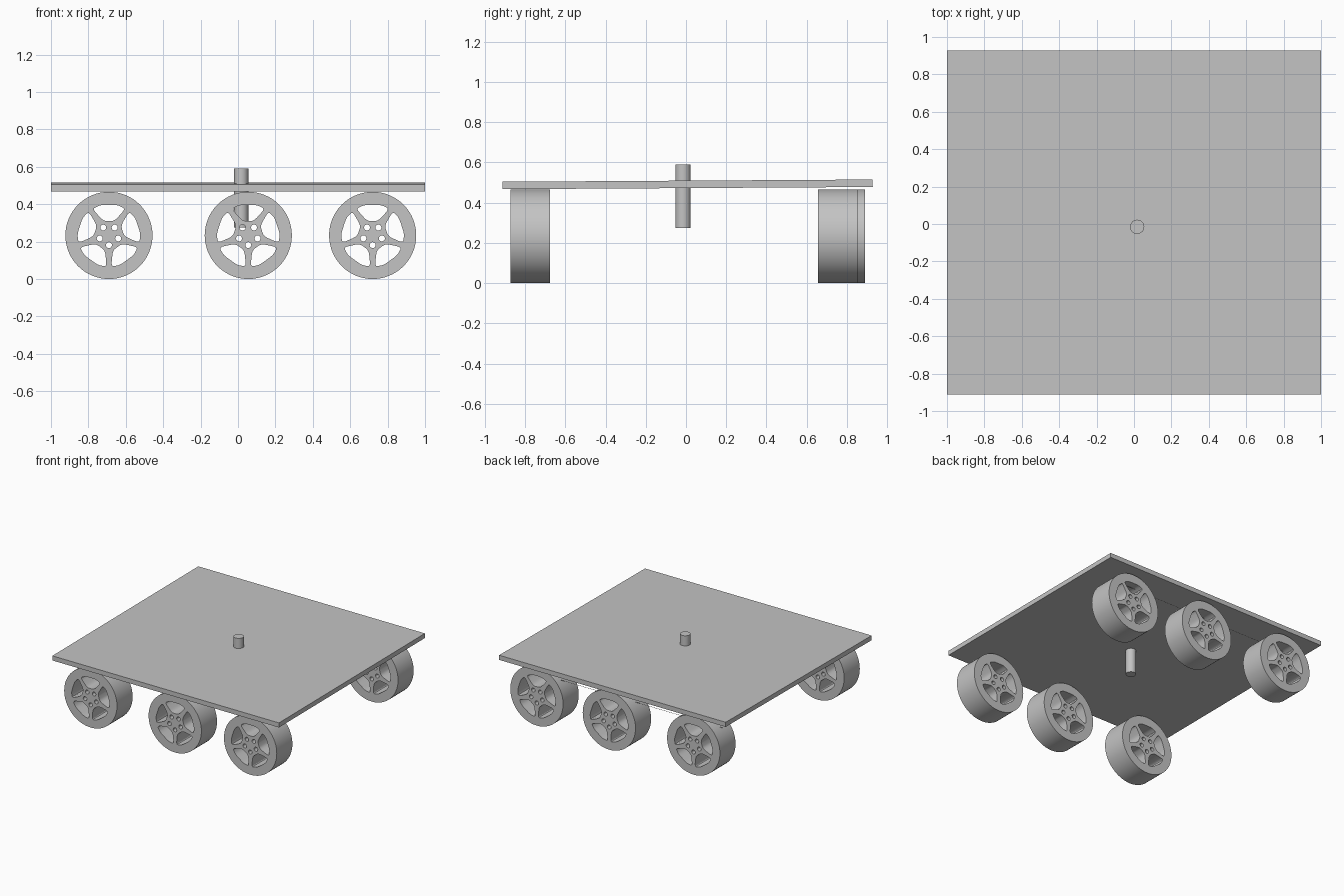
import bpy, bmesh, math
from mathutils import Matrix, Vector

if "Cube" in bpy.data.objects:
    bpy.data.objects.remove(bpy.data.objects["Cube"])

grey = bpy.data.materials.new("grey")
grey.diffuse_color = (0.55, 0.55, 0.55, 1)
grey.use_nodes = True
grey.node_tree.nodes["Principled BSDF"].inputs["Base Color"].default_value = grey.diffuse_color


def add_object(name, mesh, smooth=False):
    mesh.name = name
    ob = bpy.data.objects.new(name, mesh)
    bpy.context.collection.objects.link(ob)
    mesh.materials.clear()
    mesh.materials.append(grey)
    if smooth:
        bpy.ops.object.select_all(action='DESELECT')
        ob.select_set(True)
        bpy.context.view_layer.objects.active = ob
        bpy.ops.object.shade_smooth_by_angle(angle=math.radians(30))
    return ob


def cylinder(name, start, end, radius, sides):
    start, end = Vector(start), Vector(end)
    axis = end - start
    bm = bmesh.new()
    turn = Vector((0, 0, 1)).rotation_difference(axis).to_matrix().to_4x4()
    bmesh.ops.create_cone(bm, cap_ends=True, segments=sides, radius1=radius,
                          radius2=radius, depth=axis.length,
                          matrix=Matrix.Translation((start + end) / 2) @ turn)
    mesh = bpy.data.meshes.new(name)
    bm.to_mesh(mesh)
    bm.free()
    return add_object(name, mesh, True)


def circle(cx, cy, r, n):
    return [(cx + r * math.cos(2 * math.pi * i / n),
             cy + r * math.sin(2 * math.pi * i / n)) for i in range(n)]


def rounded(points, steps=4, cut=0.3):
    """Round the corners of a closed outline with quadratic arcs."""
    out = []
    for i, p in enumerate(points):
        p = Vector(p)
        a = p.lerp(Vector(points[i - 1]), cut)
        b = p.lerp(Vector(points[(i + 1) % len(points)]), cut)
        for k in range(steps + 1):
            t = k / steps
            out.append(tuple(a * (1 - t) ** 2 + p * 2 * t * (1 - t) + b * t * t))
    return out


def turned(points, angle):
    c, s = math.cos(angle), math.sin(angle)
    return [(x * c - y * s, x * s + y * c) for x, y in points]


# Wheel profile: round rim, five spoke windows, five bolt holes
WHEEL_R, WHEEL_W = 0.233, 0.197
window = rounded([(0.088, 0.142), (0.045, 0.163), (-0.045, 0.163),
                  (-0.088, 0.142), (-0.03, 0.077), (0.03, 0.077)])
outlines = [circle(0, 0, WHEEL_R, 64)]
for i in range(5):
    a = i * 2 * math.pi / 5
    outlines.append(turned(window, a))
    outlines.append(turned(circle(0, -0.052, 0.016, 16), a))

curve = bpy.data.curves.new("wheel_profile", 'CURVE')
curve.dimensions = '2D'
curve.fill_mode = 'BOTH'
curve.extrude = WHEEL_W / 2
for outline in outlines:
    spline = curve.splines.new('POLY')
    spline.points.add(len(outline) - 1)
    for point, (x, y) in zip(spline.points, outline):
        point.co = (x, y, 0, 1)
    spline.use_cyclic_u = True
helper = bpy.data.objects.new("wheel_profile", curve)
bpy.context.collection.objects.link(helper)
bpy.context.view_layer.update()
wheel = bpy.data.meshes.new_from_object(
    helper.evaluated_get(bpy.context.evaluated_depsgraph_get()))
bpy.data.objects.remove(helper)

# Stand the wheel upright and weld its caps to its sides
bm = bmesh.new()
bm.from_mesh(wheel)
bmesh.ops.remove_doubles(bm, verts=bm.verts, dist=1e-5)
bmesh.ops.rotate(bm, verts=bm.verts, matrix=Matrix.Rotation(math.pi / 2, 3, 'X'))
bmesh.ops.recalc_face_normals(bm, faces=bm.faces)
bm.to_mesh(wheel)
bm.free()

# Six wheels in two rows
wheel_x = {"left": -0.69, "middle": 0.055, "right": 0.72}
for side, x in wheel_x.items():
    rear_y = 0.755 if side == "right" else 0.792
    for row, y in (("front", -0.774), ("rear", rear_y)):
        ob = add_object(f"{row}_{side}_wheel", wheel.copy(), True)
        ob.location = (x, y, WHEEL_R)

# Flat deck, tilted slightly up toward the rear
bm = bmesh.new()
bmesh.ops.create_cube(bm, size=1, matrix=Matrix.Diagonal((2, 1.84, 0.037, 1)))
deck_mesh = bpy.data.meshes.new("deck")
bm.to_mesh(deck_mesh)
bm.free()
deck = add_object("deck", deck_mesh)
deck.location = (0, 0.008, 0.491)
deck.rotation_euler.x = 0.006

# Centre post through the deck
cylinder("post", (0.017, -0.015, 0.275), (0.017, -0.015, 0.59), 0.038, 32)

# Hair-thin rods under the deck
cylinder("cross_rod", (-0.88, 0.8, 0.39), (0.82, 0.8, 0.39), 0.0012, 6)
